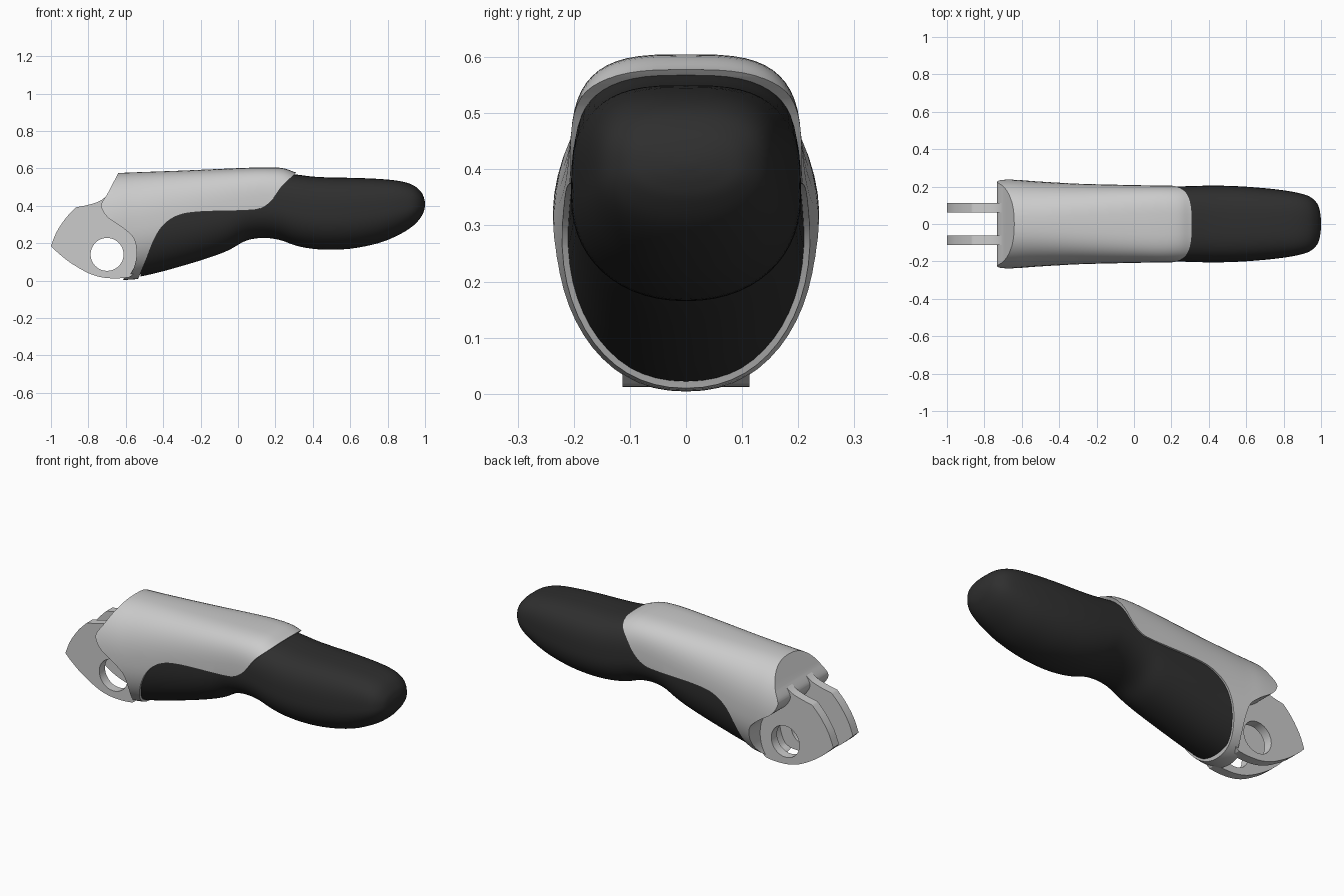
import bpy, bmesh, math
from mathutils import Vector

if "Cube" in bpy.data.objects:
    bpy.data.objects.remove(bpy.data.objects["Cube"])


def material(name, value):
    m = bpy.data.materials.new(name)
    m.use_nodes = True
    color = (value, value, value, 1)
    m.diffuse_color = color
    m.node_tree.nodes["Principled BSDF"].inputs["Base Color"].default_value = color
    return m


silver = material("light grey metal", 0.6)
rubber = material("black rubber", 0.028)


def smooth_path(keys, steps):
    """Catmull-Rom curve through tuples of any size."""
    pts = [Vector(k) for k in keys]
    out = []
    for i in range(len(pts) - 1):
        a, b, c, d = pts[max(i - 1, 0)], pts[i], pts[i + 1], pts[min(i + 2, len(pts) - 1)]
        for s in range(steps):
            t = s / steps
            out.append(b + (c - a) * (t / 2) + (a * 2 - b * 5 + c * 4 - d) * (t * t / 2)
                       + (b * 3 - a - c * 3 + d) * (t ** 3 / 2))
    return out + [pts[-1]]


def finish(bm, name, mat):
    bmesh.ops.recalc_face_normals(bm, faces=bm.faces)
    mesh = bpy.data.meshes.new(name)
    bm.to_mesh(mesh)
    bm.free()
    obj = bpy.data.objects.new(name, mesh)
    bpy.context.collection.objects.link(obj)
    if mat:
        mesh.materials.append(mat)
    return obj


def loft(name, keys, mat, sides=56, steps=5):
    """Rounded sections along x; each key is x, bottom, top, half width, squareness."""
    bm = bmesh.new()
    rings = []
    for x, low, high, w, p in smooth_path(keys, steps):
        mid = low + (high - low) * 0.48
        ring = []
        for i in range(sides):
            a = math.tau * i / sides
            c, s = math.cos(a), math.sin(a)
            q = p if s > 0 else 2.15
            y = math.copysign(abs(c) ** (2 / q), c) * w
            z = mid + math.copysign(abs(s) ** (2 / q), s) * (high - mid if s > 0 else mid - low)
            ring.append(bm.verts.new((x, y, z)))
        rings.append(ring)
    for r, n in zip(rings, rings[1:]):
        for i in range(sides):
            j = (i + 1) % sides
            bm.faces.new((r[i], r[j], n[j], n[i]))
    bm.faces.new(rings[0])
    bm.faces.new(rings[-1])
    return finish(bm, name, mat)


def slab(name, outline, y0, y1, mat=None):
    """Side outline in x and z, extruded across y."""
    bm = bmesh.new()
    face = bm.faces.new([bm.verts.new((x, y0, z)) for x, z in outline])
    new = bmesh.ops.extrude_face_region(bm, geom=[face])["geom"]
    bmesh.ops.translate(bm, vec=(0, y1 - y0, 0),
                        verts=[v for v in new if isinstance(v, bmesh.types.BMVert)])
    return finish(bm, name, mat)


def boolean(obj, cutter, operation):
    mod = obj.modifiers.new("cut", 'BOOLEAN')
    mod.object, mod.operation, mod.solver = cutter, operation, 'EXACT'
    graph = bpy.context.evaluated_depsgraph_get()
    mesh = bpy.data.meshes.new_from_object(obj.evaluated_get(graph))
    obj.modifiers.clear()
    obj.data = mesh
    bpy.data.objects.remove(cutter)


def shade(obj, degrees):
    bpy.ops.object.select_all(action='DESELECT')
    obj.select_set(True)
    bpy.context.view_layer.objects.active = obj
    bpy.ops.object.shade_smooth_by_angle(angle=math.radians(degrees))


# Rubber grip with a finger waist and rounded tip
grip = loft("grip", [
    (-.52, .022, .56, .216, 2.4), (-.4, .05, .565, .210, 2.5), (-.2, .108, .57, .203, 2.7),
    (-.06, .158, .575, .199, 3), (.04, .212, .578, .198, 3), (.13, .228, .578, .198, 3),
    (.22, .218, .575, .200, 3), (.31, .187, .567, .203, 3), (.4, .17, .556, .205, 3),
    (.5, .165, .551, .204, 3), (.62, .173, .549, .198, 3), (.76, .203, .543, .185, 3),
    (.87, .25, .531, .168, 3), (.94, .296, .508, .146, 2.8), (.98, .342, .472, .108, 2.6),
    (.995, .375, .44, .062, 2.4), (1.0, .4, .415, .015, 2.2)], rubber)
shade(grip, 50)

# Metal casing wrapped over the grip, trimmed to its side outline
casing = loft("casing", [
    (-.78, -.005, .568, .242, 2.3), (-.64, .003, .575, .237, 2.4), (-.52, .012, .58, .228, 2.5),
    (-.3, .07, .588, .216, 2.8), (0, .17, .601, .208, 3.2), (.14, .215, .605, .206, 3.3),
    (.24, .2, .601, .207, 3.2), (.31, .175, .578, .209, 3.1), (.38, .16, .566, .209, 3)], silver)
rear_edge = smooth_path([
    (.345, .64), (.31, .577), (.24, .51), (.18, .43), (.12, .387), (.04, .375), (-.2, .368),
    (-.32, .348), (-.40, .295), (-.45, .215), (-.49, .115), (-.53, .018), (-.55, -.04)], 5)
front_edge = smooth_path([
    (-.625, -.04), (-.612, .01), (-.575, .035), (-.55, .09), (-.543, .16), (-.56, .23),
    (-.62, .285), (-.69, .332), (-.724, .375), (-.73, .41), (-.70, .46)], 5)
outline = rear_edge + front_edge + [(-.64, .575), (-.606, .64)]
boolean(casing, slab("casing_trim", outline, -.4, .4), 'INTERSECT')
shade(casing, 35)

# Pair of fork plates with a pivot hole
top_edge = smooth_path([(-1, .185), (-.97, .26), (-.92, .335), (-.87, .388)], 4)
neck_edge = smooth_path([(-.865, .392), (-.8, .405), (-.74, .425), (-.70, .455)], 4)
bottom_edge = smooth_path([(-.58, .018), (-.64, .012), (-.72, .016), (-.8, .04),
                           (-.9, .098), (-.97, .155)], 4)
fork_outline = top_edge + neck_edge + [(-.6, .44), (-.5, .25), (-.5, .08)] + bottom_edge
hole = [(-.7 + .088 * math.cos(math.tau * i / 48), .14 + .088 * math.sin(math.tau * i / 48))
        for i in range(48)]
for side, name in ((1, "left_fork_plate"), (-1, "right_fork_plate")):
    plate = slab(name, fork_outline, side * .062, side * .113, silver)
    boolean(plate, slab("hole_cutter", hole, -.3, .3), 'DIFFERENCE')
    shade(plate, 30)
